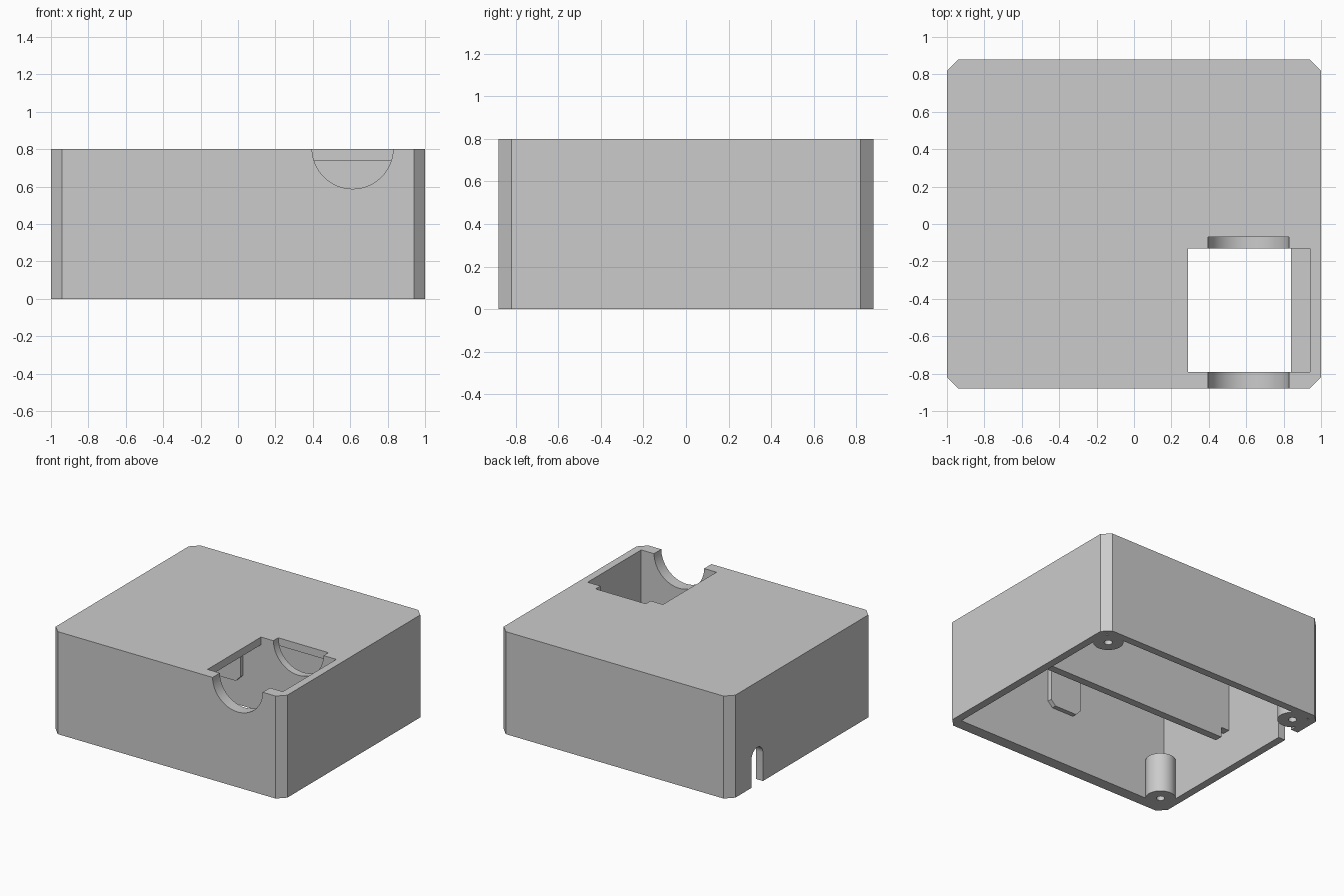
import bpy, bmesh, math
from mathutils import Matrix, Vector

default = bpy.data.objects.get("Cube")
if default:
    bpy.data.objects.remove(default, do_unlink=True)

grey = bpy.data.materials.new("plain_grey")
grey.use_nodes = True
grey.diffuse_color = (0.6, 0.6, 0.6, 1)
grey.node_tree.nodes["Principled BSDF"].inputs["Base Color"].default_value = (0.6, 0.6, 0.6, 1)

AXES = {  # extrusion axis: where profile (u, v) and depth w go
    "z": lambda u, v, w: (u, v, w),
    "y": lambda u, v, w: (u, w, v),
    "x": lambda u, v, w: (w, u, v),
}


def prism(name, profile, lo, hi, axis="z"):
    """Extrude a closed 2D profile between lo and hi along an axis."""
    bm = bmesh.new()
    place = AXES[axis]
    base = bm.faces.new([bm.verts.new(place(u, v, lo)) for u, v in profile])
    grown = bmesh.ops.extrude_face_region(bm, geom=[base])["geom"]
    shift = Vector(place(0, 0, hi - lo))
    bmesh.ops.translate(bm, vec=shift, verts=[g for g in grown if isinstance(g, bmesh.types.BMVert)])
    bmesh.ops.recalc_face_normals(bm, faces=bm.faces)
    mesh = bpy.data.meshes.new(name)
    bm.to_mesh(mesh)
    bm.free()
    mesh.materials.append(grey)
    ob = bpy.data.objects.new(name, mesh)
    bpy.context.scene.collection.objects.link(ob)
    return ob


def rect(u0, u1, v0, v1):
    return [(u0, v0), (u1, v0), (u1, v1), (u0, v1)]


def circle(u, v, r, n=48):
    return [(u + r * math.cos(2 * math.pi * i / n), v + r * math.sin(2 * math.pi * i / n)) for i in range(n)]


def cut(ob, *cutters):
    """Subtract each cutter from ob, then discard it."""
    for c in cutters:
        c.hide_render = True
        mod = ob.modifiers.new("cut", "BOOLEAN")
        mod.operation, mod.solver, mod.object = "DIFFERENCE", "EXACT", c
        bpy.context.view_layer.objects.active = ob
        bpy.ops.object.modifier_apply(modifier=mod.name)
        bpy.data.objects.remove(c, do_unlink=True)


def smooth(ob):
    bpy.ops.object.select_all(action="DESELECT")
    ob.select_set(True)
    bpy.context.view_layer.objects.active = ob
    bpy.ops.object.shade_smooth_by_angle(angle=math.radians(30))


W, D, H, T = 1.0, 0.88, 0.8, 0.06
FRONT = -0.79          # inner face of the front wall
DIV0, DIV1 = -0.13, -0.07  # divider wall

# Shell: chamfered box, open underneath
outline = [(W, -D + T), (W, D - T), (W - T, D), (T - W, D),
           (-W, D - T), (-W, T - D), (T - W, -D), (W - T, -D)]
shell = prism("shell", outline, 0, H)
slot = [(0.48, -0.1), (0.62, -0.1)] + [
    (0.55 + 0.07 * math.cos(math.pi * i / 16), 0.22 + 0.07 * math.sin(math.pi * i / 16)) for i in range(17)]
cut(shell,
    prism("cavity", rect(T - W, W - T, FRONT, D - T), -0.1, H - T),
    prism("top_opening", rect(0.29, W - T, FRONT, DIV0), 0.5, 1),
    prism("cradle_cut", circle(0.613, 0.805, 0.217, 64), -1, DIV1, "y"),
    prism("cable_slot", slot, -1.1, -0.9, "x"))
smooth(shell)

# Divider wall hanging from the ceiling, with raised lower corners
end = W - T + 0.02
divider = prism("divider", [(-end, 0.3), (-0.87, 0.3), (-0.87, 0.22), (0.87, 0.22), (0.87, 0.3),
                            (end, 0.3), (end, H - 0.03), (-end, H - 0.03)], DIV0, DIV1, "y")
cut(divider,
    prism("divider_cradle_cut", circle(0.613, 0.805, 0.217, 64), -0.5, 0.3, "y"))
smooth(divider)

# Facing guide tabs with clipped lower corners
tab = [(-0.135, 0.46), (-0.095, 0.42), (0.095, 0.42), (0.135, 0.46), (0.135, 0.76), (-0.135, 0.76)]
prism("front_tab", tab, FRONT - 0.02, FRONT + 0.035, "y")
prism("divider_tab", tab, DIV0 - 0.035, DIV0 + 0.02, "y")

# Ledge along the inside of the side wall
prism("side_ledge", rect(0.84, W - T + 0.02, FRONT - 0.02, DIV0 + 0.02), 0.22, 0.38)

# Screw posts in three corners
for name, x, y in (("back_left_post", 0.855, 0.735), ("back_right_post", -0.855, 0.735),
                   ("front_right_post", -0.855, -0.725)):
    hole = circle(x, y, 0.03, 24)
    post = prism(name, circle(x, y, 0.107), 0, 0.31)
    cut(post, prism("screw_hole", hole, -0.1, 0.25))
    cut(shell, prism("rim_hole", hole, -0.1, 0.25))
    smooth(post)
